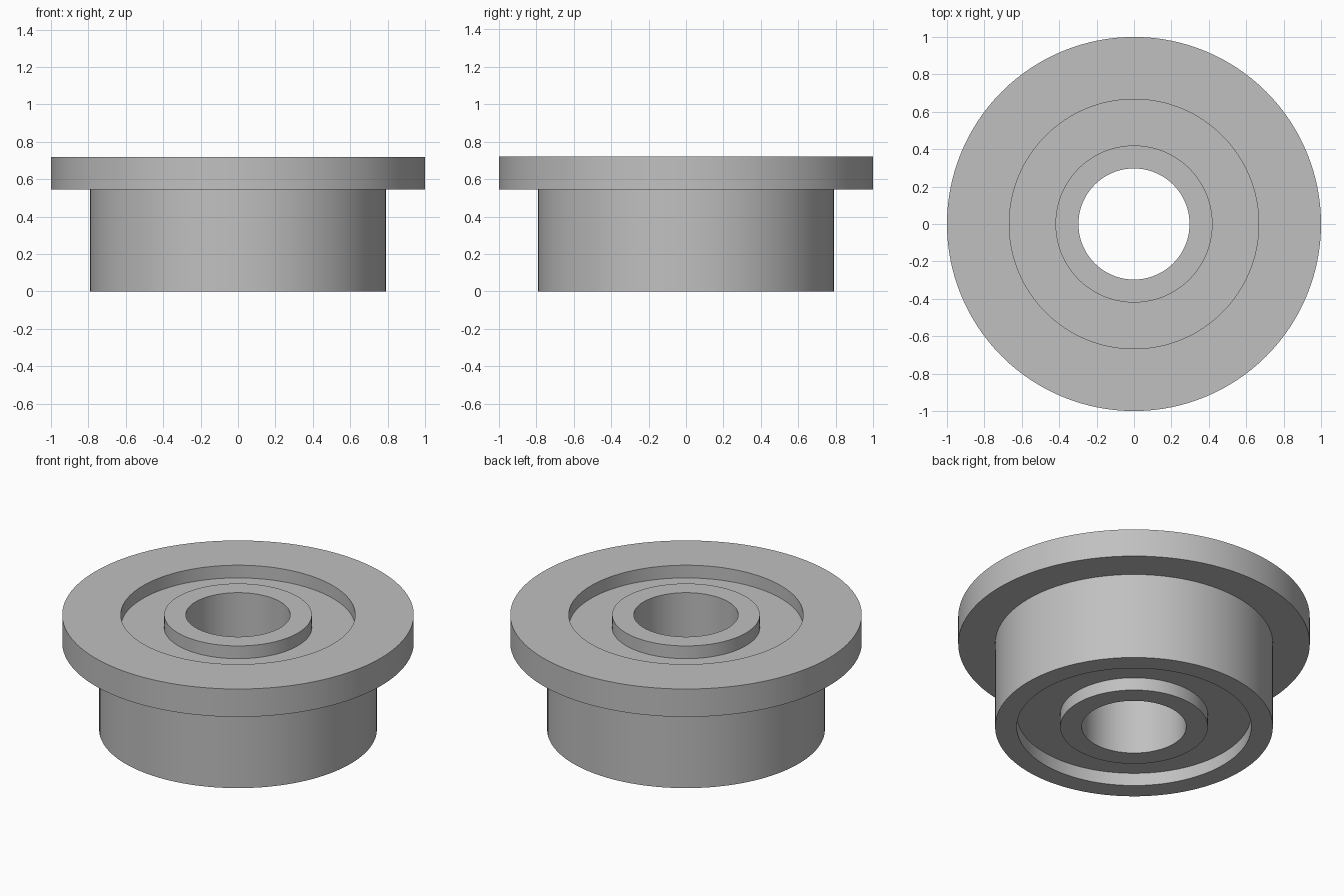
import bpy
import bmesh
import math

cube = bpy.data.objects.get("Cube")
if cube:
    bpy.data.objects.remove(cube, do_unlink=True)

SIDES = 128
HEIGHT = 0.72
FLANGE_Z = 0.545
RECESS = 0.08
BORE_R, INNER_R, SHIELD_R, BODY_R, FLANGE_R = 0.297, 0.42, 0.667, 0.79, 1.0

steel = bpy.data.materials.new("steel_grey")
steel.use_nodes = True
steel.diffuse_color = (0.53, 0.53, 0.53, 1)
steel.node_tree.nodes["Principled BSDF"].inputs["Base Color"].default_value = steel.diffuse_color


def lathe(name, profile):
    """Spin a closed (radius, z) profile around the z axis."""
    bm = bmesh.new()
    verts = [bm.verts.new((r, 0, z)) for r, z in profile]
    edges = [bm.edges.new((v, verts[(i + 1) % len(verts)])) for i, v in enumerate(verts)]
    bmesh.ops.spin(bm, geom=verts + edges, cent=(0, 0, 0), axis=(0, 0, 1),
                   angle=math.tau, steps=SIDES, use_merge=True)
    bmesh.ops.remove_doubles(bm, verts=bm.verts, dist=0.0001)
    bmesh.ops.recalc_face_normals(bm, faces=bm.faces)
    mesh = bpy.data.meshes.new(name)
    bm.to_mesh(mesh)
    bm.free()
    mesh.materials.append(steel)
    obj = bpy.data.objects.new(name, mesh)
    bpy.context.collection.objects.link(obj)
    bpy.ops.object.select_all(action="DESELECT")
    obj.select_set(True)
    bpy.context.view_layer.objects.active = obj
    bpy.ops.object.shade_smooth_by_angle(angle=math.radians(30))
    return obj


def ring(name, r_in, r_out, z_low, z_high):
    return lathe(name, [(r_in, z_low), (r_out, z_low), (r_out, z_high), (r_in, z_high)])


# Outer ring with its top flange
lathe("flanged_outer_ring", [
    (SHIELD_R, 0), (BODY_R, 0), (BODY_R, FLANGE_Z),
    (FLANGE_R, FLANGE_Z), (FLANGE_R, HEIGHT), (SHIELD_R, HEIGHT)])

# Inner ring around the bore
ring("inner_ring", BORE_R, INNER_R, 0, HEIGHT)

# Recessed filler between the rings
ring("recessed_shield", INNER_R, SHIELD_R, RECESS, HEIGHT - RECESS)
